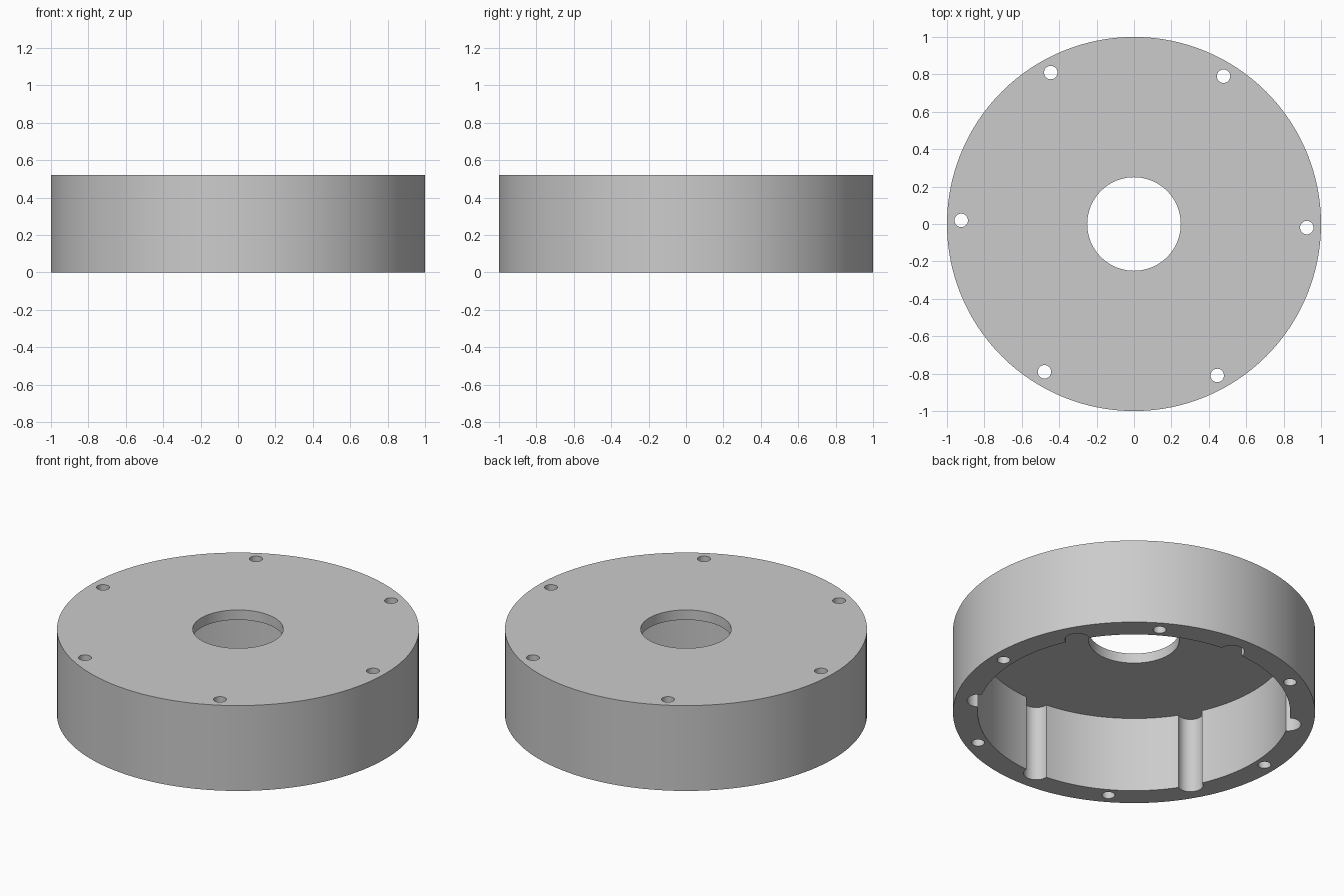
import bpy
from math import radians, cos, sin

cube = bpy.data.objects.get("Cube")
if cube:
    bpy.data.objects.remove(cube, do_unlink=True)

HEIGHT = 0.52        # overall height
FLOOR = 0.46         # underside of the top plate
CAVITY_R = 0.863     # inner wall radius
HOLE_ANGLE = -1.2    # first screw hole, degrees


def cylinder(name, radius, z0, z1, x=0.0, y=0.0, sides=128):
    bpy.ops.mesh.primitive_cylinder_add(
        vertices=sides, radius=radius, depth=z1 - z0, location=(x, y, (z0 + z1) / 2))
    ob = bpy.context.object
    ob.name = name
    return ob


def cut(body, cutter):
    cutter.hide_render = True
    mod = body.modifiers.new("cut", 'BOOLEAN')
    mod.operation = 'DIFFERENCE'
    mod.solver = 'EXACT'
    mod.object = cutter
    bpy.context.view_layer.objects.active = body
    bpy.ops.object.modifier_apply(modifier=mod.name)
    bpy.data.objects.remove(cutter, do_unlink=True)


def cut_ring(body, name, radius, ring_radius, start, top, sides):
    for i in range(6):
        a = radians(start + 60 * i)
        cut(body, cylinder(name, radius, -0.1, top,
                           ring_radius * cos(a), ring_radius * sin(a), sides))


# Drum body, hollow from below, with a centre opening in the top plate
housing = cylinder("round_housing", 1.0, 0, HEIGHT)
cut(housing, cylinder("cavity_cutter", CAVITY_R, -0.1, FLOOR))
cut(housing, cylinder("opening_cutter", 0.25, 0.2, 0.8, sides=96))

# Six through screw holes, and six round grooves in the inner wall between them
cut_ring(housing, "screw_hole_cutter", 0.036, 0.924, HOLE_ANGLE, 0.8, 32)
cut_ring(housing, "groove_cutter", 0.07, 0.862, HOLE_ANGLE + 30, FLOOR, 40)

# Plain grey finish
grey = bpy.data.materials.new("light_grey")
grey.use_nodes = True
colour = (0.6, 0.6, 0.6, 1.0)
grey.diffuse_color = colour
grey.node_tree.nodes["Principled BSDF"].inputs["Base Color"].default_value = colour
housing.data.materials.clear()
housing.data.materials.append(grey)

bpy.ops.object.select_all(action='DESELECT')
housing.select_set(True)
bpy.context.view_layer.objects.active = housing
bpy.ops.object.shade_smooth_by_angle(angle=radians(30))
